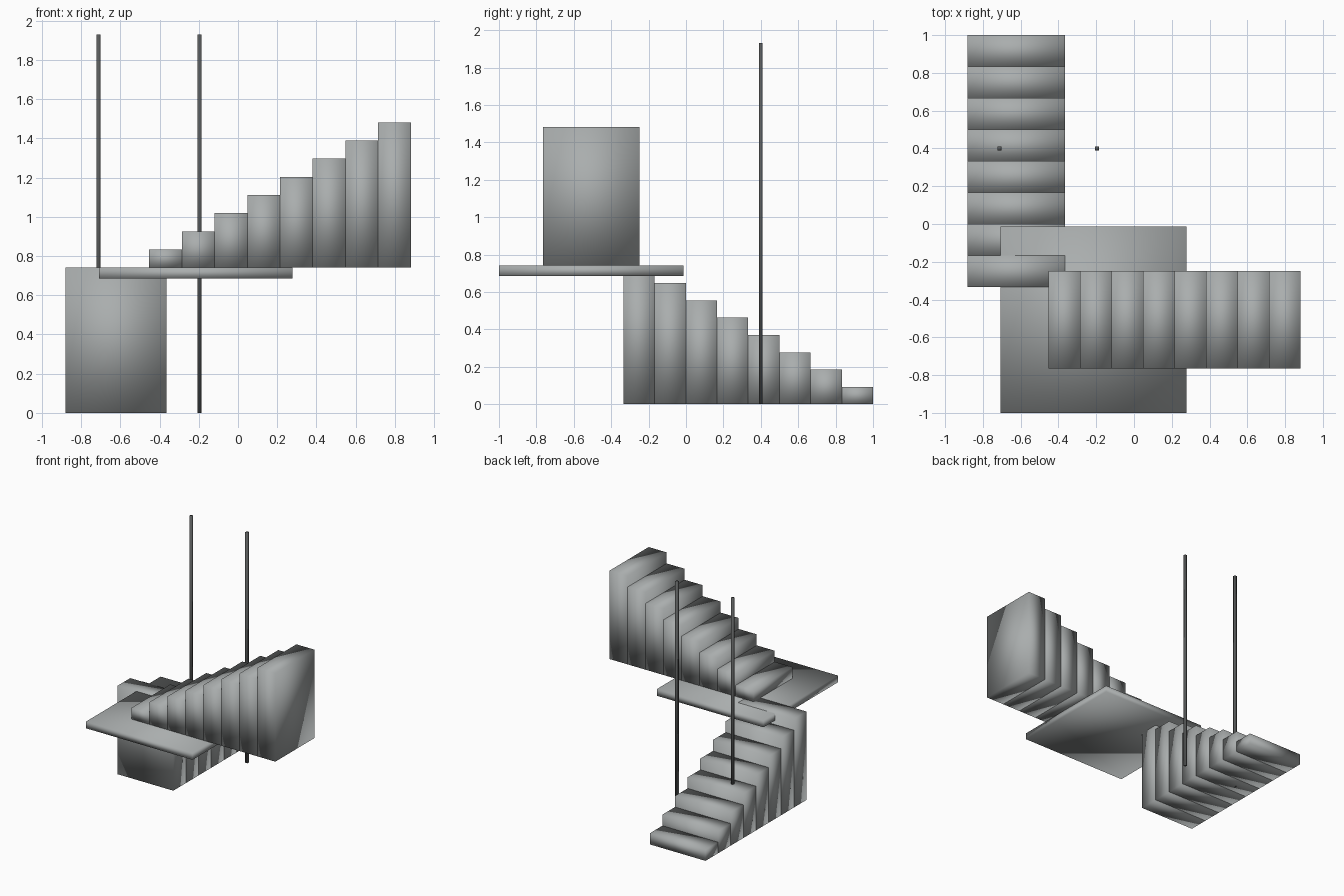
import bpy

cube = bpy.data.objects.get("Cube")
if cube:
    bpy.data.objects.remove(cube, do_unlink=True)


def make_material(name, colour):
    mat = bpy.data.materials.new(name)
    mat.use_nodes = True
    mat.diffuse_color = colour
    mat.node_tree.nodes["Principled BSDF"].inputs["Base Color"].default_value = colour
    return mat


stone = make_material("grey stone", (0.4, 0.42, 0.42, 1))
iron = make_material("dark iron", (0.1, 0.105, 0.105, 1))


def box(name, low, high, material=stone):
    """Softly shaded box between two opposite corners."""
    centre = [(a + b) / 2 for a, b in zip(low, high)]
    size = [b - a for a, b in zip(low, high)]
    bpy.ops.mesh.primitive_cube_add(size=1, location=centre)
    obj = bpy.context.object
    obj.name = name
    obj.scale = size
    bpy.ops.object.transform_apply(location=False, rotation=False, scale=True)
    bpy.ops.object.shade_smooth()
    obj.data.materials.append(material)
    return obj


STEPS = 8
TREAD = 0.1668
RISE = 0.0926
MID = STEPS * RISE

# Lower flight climbs towards the front, upper flight climbs towards the left
for i in range(STEPS):
    top = (i + 1) * RISE
    back = 1 - i * TREAD
    box(f"lower_step_{i + 1}", (-0.881, back - TREAD, 0), (-0.365, back, top))
    start = -0.453 + i * TREAD
    box(f"upper_step_{i + 1}", (start, -0.765, MID), (start + TREAD, -0.249, MID + top))

# Landing between the flights, level with the top lower step
box("landing", (-0.708, -1, 0.685), (0.279, -0.013, MID))

# Tall square posts
for side, x in (("right", -0.712), ("left", -0.196)):
    box(f"{side}_post", (x - 0.01, 0.39, 0), (x + 0.01, 0.41, 1.93), iron)
